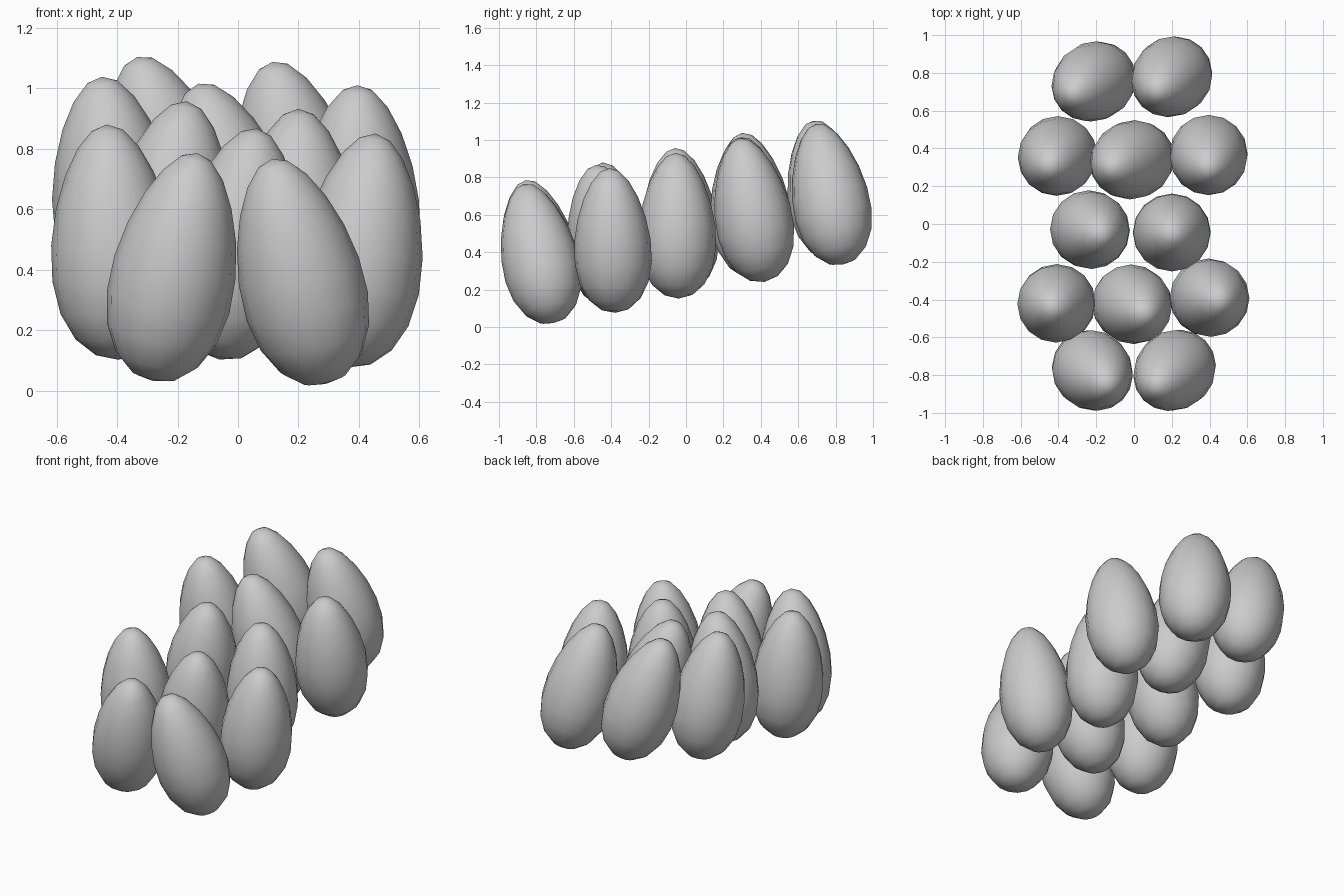
import bpy, bmesh, math
from mathutils import Vector

if "Cube" in bpy.data.objects:
    bpy.data.objects.remove(bpy.data.objects["Cube"])

HALF_LEN, RADIUS, TAPER = 0.39, 0.204, 0.2

# name: (centre x, centre y, top z, tilt x, tilt y)
EGGS = {
    "row1_left": (-0.22, -0.775, 0.785, 0.19, -0.18),
    "row1_right": (0.215, -0.775, 0.765, -0.23, -0.20),
    "row2_left": (-0.41, -0.42, 0.88, -0.05, -0.05),
    "row2_middle": (-0.01, -0.425, 0.867, 0.16, -0.12),
    "row2_right": (0.40, -0.39, 0.85, 0.12, -0.04),
    "row3_left": (-0.233, -0.03, 0.957, 0.14, -0.06),
    "row3_right": (0.20, -0.045, 0.932, 0.0, -0.02),
    "row4_left": (-0.405, 0.36, 1.038, -0.10, -0.13),
    "row4_middle": (-0.01, 0.34, 1.015, -0.27, -0.10),
    "row4_right": (0.395, 0.365, 1.01, 0.0, -0.17),
    "row5_left": (-0.213, 0.755, 1.103, -0.27, -0.16),
    "row5_right": (0.20, 0.78, 1.087, -0.19, -0.18),
}


def egg(name, cx, cy, top, tx, ty):
    bm = bmesh.new()
    bmesh.ops.create_uvsphere(bm, u_segments=16, v_segments=10, radius=1)
    # Narrow the upper end, then lean the long axis
    axis = Vector((tx, ty, math.sqrt(1 - tx * tx - ty * ty)))
    lean = Vector((0, 0, 1)).rotation_difference(axis)
    for v in bm.verts:
        w = RADIUS * (1 - TAPER * v.co.z)
        v.co = lean @ Vector((v.co.x * w, v.co.y * w, v.co.z * HALF_LEN))
    # Place by the bounds
    lo = [min(v.co[i] for v in bm.verts) for i in range(3)]
    hi = [max(v.co[i] for v in bm.verts) for i in range(3)]
    shift = Vector((cx - (lo[0] + hi[0]) / 2, cy - (lo[1] + hi[1]) / 2, top - hi[2]))
    bmesh.ops.translate(bm, verts=bm.verts, vec=shift)
    for f in bm.faces:
        f.smooth = True
    mesh = bpy.data.meshes.new(name)
    bm.to_mesh(mesh)
    bm.free()
    bpy.context.collection.objects.link(bpy.data.objects.new(name, mesh))


for key, spec in EGGS.items():
    egg("egg_" + key, *spec)
